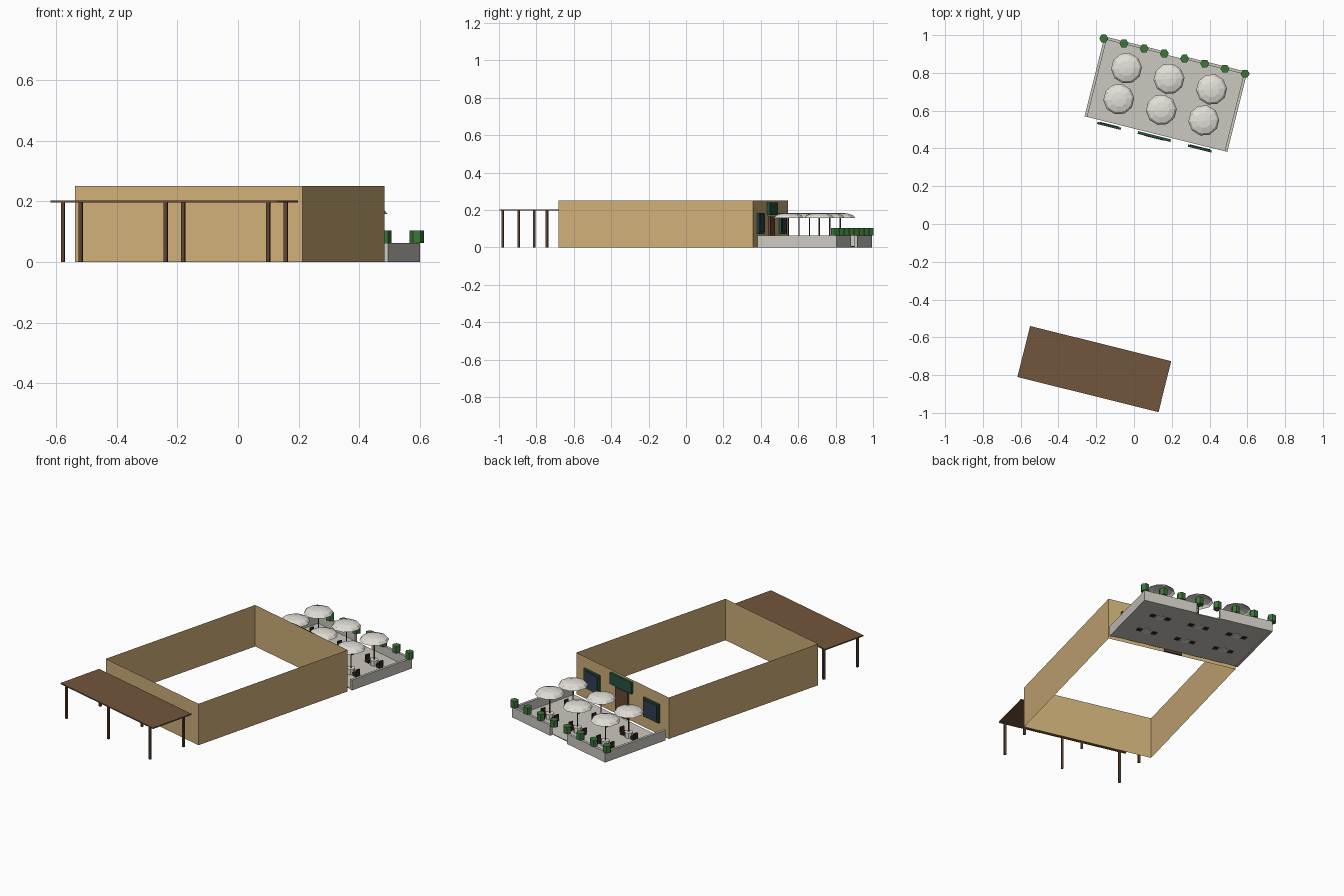
import bpy, bmesh, math
from mathutils import Matrix

if "Cube" in bpy.data.objects:
    bpy.data.objects.remove(bpy.data.objects["Cube"])

# The whole site is laid out on a local (u, v) grid turned 14 degrees clockwise
ANGLE = math.radians(-14)
R = Matrix.Rotation(ANGLE, 4, 'Z')


def mat(name, r, g, b):
    m = bpy.data.materials.new(name)
    m.diffuse_color = (r, g, b, 1)
    m.use_nodes = True
    m.node_tree.nodes["Principled BSDF"].inputs["Base Color"].default_value = m.diffuse_color
    return m


TAN = mat("tan wall", 0.62, 0.43, 0.19)
CANOPY = mat("canopy brown", 0.17, 0.092, 0.045)
POST = mat("post brown", 0.11, 0.06, 0.035)
STONE = mat("pale concrete", 0.60, 0.58, 0.53)
LEAF = mat("leaf green", 0.045, 0.18, 0.04)
TRIM = mat("dark green trim", 0.02, 0.085, 0.05)
GLASS = mat("dark glass", 0.03, 0.05, 0.085)
CHAIR = mat("dark wood", 0.04, 0.022, 0.014)
CLOTH = mat("off white", 0.78, 0.75, 0.70)
DOOR = mat("door brown", 0.14, 0.07, 0.035)


def finish(name, bm, m, smooth=False):
    bm.transform(R)
    me = bpy.data.meshes.new(name)
    bm.to_mesh(me)
    bm.free()
    me.materials.append(m)
    ob = bpy.data.objects.new(name, me)
    bpy.context.collection.objects.link(ob)
    return ob


def box(name, u0, u1, v0, v1, z0, z1, m):
    bm = bmesh.new()
    T = Matrix.Translation(((u0 + u1) / 2, (v0 + v1) / 2, (z0 + z1) / 2))
    S = Matrix.Diagonal((u1 - u0, v1 - v0, z1 - z0, 1))
    bmesh.ops.create_cube(bm, size=1, matrix=T @ S)
    return finish(name, bm, m)


def cylinder(name, u, v, z0, z1, r, sides, m, turn=0.0):
    bm = bmesh.new()
    T = Matrix.Translation((u, v, (z0 + z1) / 2)) @ Matrix.Rotation(turn, 4, 'Z')
    bmesh.ops.create_cone(bm, cap_ends=True, segments=sides, radius1=r,
                          radius2=r, depth=z1 - z0, matrix=T)
    return finish(name, bm, m)


def dome(name, u, v, z, r, h, sides, m):
    # open half dome, cut from a sphere at its equator
    bm = bmesh.new()
    bmesh.ops.create_uvsphere(bm, u_segments=sides, v_segments=6, radius=1)
    low = [p for p in bm.verts if p.co.z < -0.01]
    bmesh.ops.delete(bm, geom=low, context='VERTS')
    bm.transform(Matrix.Translation((u, v, z)) @ Matrix.Diagonal((r, r, h, 1)))
    return finish(name, bm, m)


# Building shell: four thin walls, open above and below
bm = bmesh.new()
plan = [(-0.401, -0.609), (0.371, -0.609), (0.381, 0.464), (-0.390, 0.464)]
lo = [bm.verts.new((u, v, 0)) for u, v in plan]
hi = [bm.verts.new((u, v, 0.25)) for u, v in plan]
for i in range(4):
    j = (i + 1) % 4
    bm.faces.new((lo[i], lo[j], hi[j], hi[i]))
finish("building_walls", bm, TAN)

# Front canopy on six posts
box("canopy_roof", -0.403, 0.367, -0.935, -0.657, 0.196, 0.203, CANOPY)
for u in (-0.363, -0.015, 0.333):
    for v in (-0.926, -0.683):
        box("canopy_post", u - 0.006, u + 0.006, v - 0.006, v + 0.006, 0, 0.197, POST)

# Windows, door and sign board on the back wall
for u in (-0.254, 0.241):
    box("window_frame", u - 0.064, u + 0.064, 0.466, 0.478, 0.072, 0.185, TRIM)
    box("window_glass", u - 0.054, u + 0.054, 0.476, 0.481, 0.082, 0.175, GLASS)
box("door", -0.06, 0.045, 0.466, 0.476, 0, 0.165, DOOR)
box("sign_board", -0.097, 0.082, 0.468, 0.482, 0.172, 0.240, TRIM)

# Patio floor and low walls, with an entrance gap at the back
U0, U1, V0, V1, T, H = -0.392, 0.387, 0.49, 0.926, 0.015, 0.0625
box("patio_floor", U0 + T, U1 - T, V0, V1 - T, 0.003, 0.008, STONE)
box("patio_wall_left", U0, U0 + T, V0, V1, 0, H, STONE)
box("patio_wall_right", U1 - T, U1, V0, V1, 0, H, STONE)
box("patio_wall_back_left", U0 + T, -0.073, V1 - T, V1, 0, H, STONE)
box("patio_wall_back_right", 0.067, U1 - T, V1 - T, V1, 0, H, STONE)

# Clipped shrubs along the back wall
for i in range(8):
    u = -0.393 + i * 0.1102
    cylinder("shrub", u, 0.914, H, 0.103, 0.024, 6, LEAF, math.radians(30) - ANGLE)

# Six dining sets: umbrella, pole, table and two chairs
for u in (-0.238, -0.006, 0.226):
    for v in (0.6215, 0.7905):
        dome("umbrella", u, v, 0.158, 0.082, 0.027, 10, CLOTH)
        cylinder("umbrella_pole", u, v, 0, 0.182, 0.0035, 6, POST)
        cylinder("table", u, v, 0, 0.040, 0.024, 8, CLOTH)
        for s in (-1, 1):
            c = u + s * 0.045
            box("chair_seat", c - 0.014, c + 0.014, v - 0.014, v + 0.014, 0, 0.028, CHAIR)
            b = c + s * 0.012
            box("chair_back", b - 0.004, b + 0.004, v - 0.014, v + 0.014, 0.02, 0.05, CHAIR)
